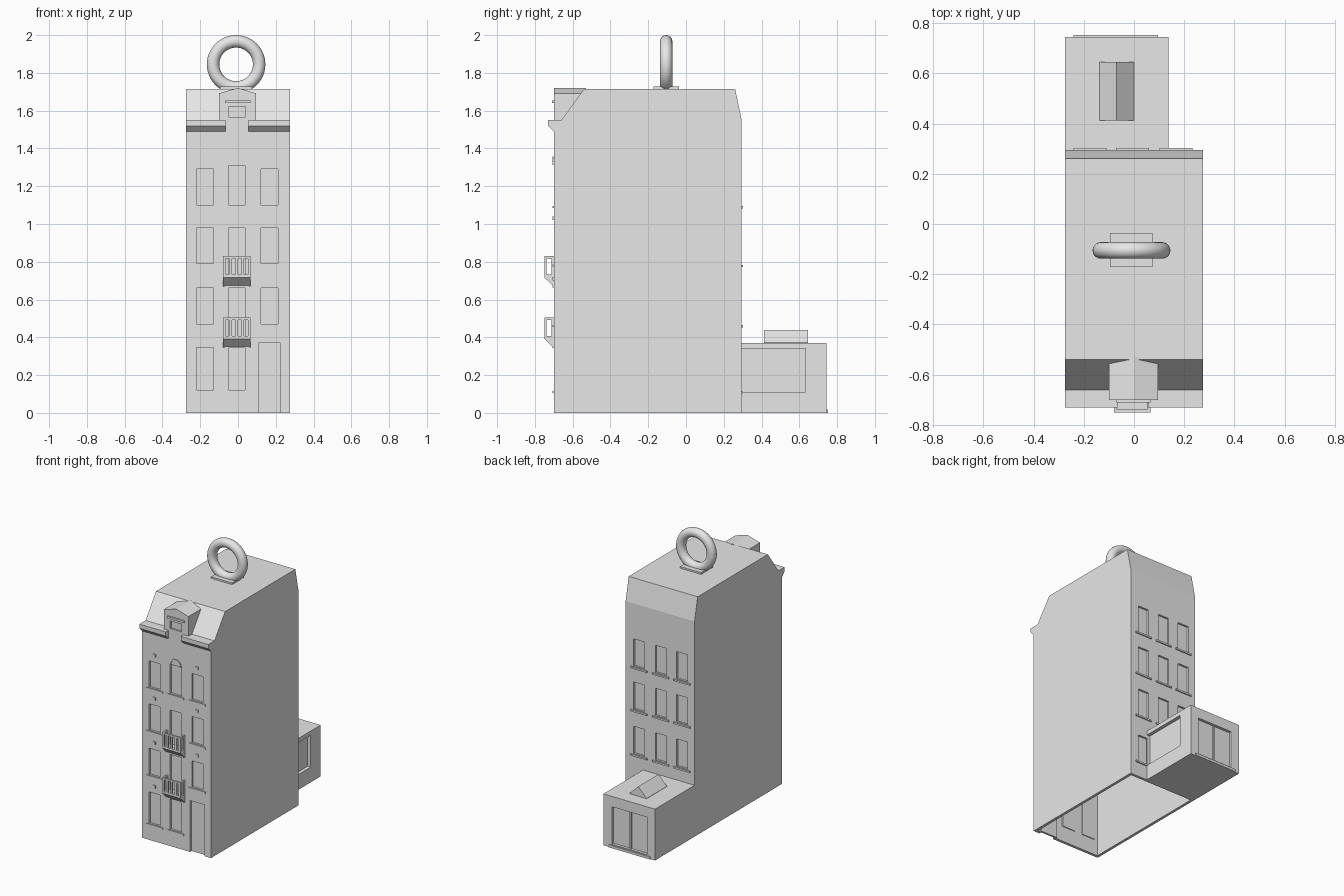
import bpy, bmesh, math

old = bpy.data.objects.get("Cube")
if old:
    bpy.data.objects.remove(old, do_unlink=True)

grey = bpy.data.materials.new("plain_grey")
grey.use_nodes = True
grey.diffuse_color = (0.8, 0.8, 0.8, 1)
grey.node_tree.nodes["Principled BSDF"].inputs["Base Color"].default_value = (0.8, 0.8, 0.8, 1)


def finish(name, bm):
    bmesh.ops.recalc_face_normals(bm, faces=bm.faces)
    mesh = bpy.data.meshes.new(name)
    bm.to_mesh(mesh)
    bm.free()
    mesh.materials.append(grey)
    obj = bpy.data.objects.new(name, mesh)
    bpy.context.scene.collection.objects.link(obj)
    return obj


def add_prism(bm, pts, axis, a, b):
    """Extrude a profile of (y, z) along X or (x, z) along Y."""
    def place(p, t):
        return (t, p[0], p[1]) if axis == "X" else (p[0], t, p[1])
    low = [bm.verts.new(place(p, a)) for p in pts]
    high = [bm.verts.new(place(p, b)) for p in pts]
    bm.faces.new(low)
    bm.faces.new(high[::-1])
    for i in range(len(pts)):
        j = (i + 1) % len(pts)
        bm.faces.new((low[i], low[j], high[j], high[i]))


def add_box(bm, x0, x1, y0, y1, z0, z1):
    add_prism(bm, [(x0, z0), (x1, z0), (x1, z1), (x0, z1)], "Y", y0, y1)


def prism(name, pts, axis, a, b):
    bm = bmesh.new()
    add_prism(bm, pts, axis, a, b)
    return finish(name, bm)


def boxes(name, items):
    bm = bmesh.new()
    for item in items:
        add_box(bm, *item)
    return finish(name, bm)


def cut(obj, cutter):
    cutter.hide_render = True
    mod = obj.modifiers.new("cut", "BOOLEAN")
    mod.operation = "DIFFERENCE"
    mod.solver = "EXACT"
    mod.object = cutter
    bpy.ops.object.select_all(action="DESELECT")
    bpy.context.view_layer.objects.active = obj
    obj.select_set(True)
    bpy.ops.object.modifier_apply(modifier=mod.name)
    bpy.data.objects.remove(cutter, do_unlink=True)


FRONT, BACK, HALF, WALL = -0.70, 0.295, 0.275, 0.02

# Hollow main block with sloped roof edges
body = prism("main_building", [(FRONT, 0), (BACK, 0), (BACK, 1.55), (0.26, 1.715),
             (-0.54, 1.715), (-0.66, 1.55), (FRONT, 1.55)], "X", -HALF, HALF)
hollow = prism("hollow_cutter", [(FRONT + WALL, -0.1), (BACK - WALL, -0.1), (BACK - WALL, 1.54),
               (0.24, 1.69), (-0.53, 1.69), (-0.64, 1.53), (FRONT + WALL, 1.53)],
               "X", -HALF + WALL, HALF - WALL)
cut(body, hollow)

# Window layout: (centre x, bottom, top)
columns = [-0.175, -0.006, 0.167]
rows = [0.12, 0.47, 0.79, 1.10]
front_windows, back_windows, keystones = [], [], []
for c in columns:
    middle = c == columns[1]
    for r in rows:
        low, high = r, r + (0.225 if r == rows[0] else 0.19)
        if middle and r in rows[1:3]:
            low -= 0.11
        if middle and r == rows[3]:
            high += 0.02
        if not (c == columns[2] and r == rows[0]):
            front_windows.append((c, low, high))
        if not middle and not (c == columns[2] and r == rows[0]):
            keystones.append((c - 0.01, c + 0.01, FRONT - 0.007, FRONT + 0.005,
                              high + 0.04, high + 0.06))
        if r != rows[0] or c == columns[2]:
            back_windows.append((c, r, r + 0.195))

W = 0.044
door = (0.108, 0.225, -0.05, 0.37)
openings = [(c - W, c + W, FRONT - 0.05, FRONT + 0.04, a, b) for c, a, b in front_windows]
openings += [(c - W, c + W, BACK - 0.04, BACK + 0.05, a, b) for c, a, b in back_windows]
openings.append((door[0], door[1], FRONT - 0.05, FRONT + 0.04, door[2], door[3]))
cut(body, boxes("opening_cutter", openings))

# Panes set behind the openings
P = W + 0.008
boxes("front_panes", [(c - P, c + P, FRONT + 0.014, FRONT + 0.026, a - 0.008, b + 0.008)
                      for c, a, b in front_windows])
boxes("back_panes", [(c - P, c + P, BACK - 0.026, BACK - 0.014, a - 0.008, b + 0.008)
                     for c, a, b in back_windows])
boxes("front_door", [(door[0] - 0.008, door[1] + 0.008, FRONT + 0.018, FRONT + 0.032,
                      0, door[3] + 0.008)])

# Sills and keystones
S = 0.066
boxes("front_sills", [(c - S, c + S, FRONT - 0.006, FRONT + 0.012, a - 0.016, a - 0.004)
                      for c, a, b in front_windows])
boxes("back_sills", [(c - S, c + S, BACK - 0.012, BACK + 0.008, a - 0.018, a - 0.006)
                     for c, a, b in back_windows])
boxes("keystones", keystones)

# Arched moulding over the top middle window
arc = [math.pi * i / 12 for i in range(13)]
ring = [(columns[1] + 0.045 * math.cos(t), 1.312 + 0.045 * math.sin(t)) for t in arc]
ring += [(columns[1] + 0.037 * math.cos(t), 1.312 + 0.037 * math.sin(t)) for t in reversed(arc)]
prism("window_arch", ring, "Y", FRONT - 0.007, FRONT + 0.005)

# Cornice in two lengths
for side, a, b in (("right", -HALF, -0.065), ("left", 0.055, HALF)):
    prism("cornice_" + side, [(-0.69, 1.49), (-0.70, 1.49), (-0.73, 1.52), (-0.73, 1.55),
                              (-0.66, 1.55)], "X", a, b)

# Gabled dormer
dormer = prism("dormer", [(-0.1, 1.545), (0.095, 1.545), (0.095, 1.692), (0, 1.72), (-0.1, 1.692)],
               "Y", FRONT, -0.53)
cut(dormer, boxes("dormer_cutter", [(-0.05, 0.04, -0.75, -0.687, 1.567, 1.622)]))
boxes("dormer_lintel", [(-0.07, 0.065, -0.71, -0.695, 1.64, 1.655)])

# Balconies: bracket, rails and bars
for label, z in (("upper", 0.67), ("lower", 0.345)):
    x0, x1, y0 = -0.08, 0.066, -0.75
    prism(label + "_balcony_slab", [(-0.69, z), (-0.70, z), (y0, z + 0.047), (y0, z + 0.062),
                                    (-0.69, z + 0.062)], "X", x0, x1)
    parts = [(x0, x1, y0, y0 + 0.012, z + 0.148, z + 0.16)]
    for i in range(5):
        x = x0 + i * 0.033
        parts.append((x, x + 0.014, y0, y0 + 0.012, z + 0.06, z + 0.15))
    for x in (x0, x1 - 0.012):
        parts.append((x, x + 0.012, y0 + 0.012, -0.69, z + 0.148, z + 0.16))
        parts.append((x, x + 0.012, -0.712, -0.69, z + 0.06, z + 0.15))
    boxes(label + "_balcony_railing", parts)

# Rear extension with side window and double doors
annex = boxes("rear_extension", [(-HALF, 0.137, BACK - 0.005, 0.745, 0, 0.37)])
cut(annex, boxes("annex_cutter", [(0.112, 0.2, BACK, 0.632, 0.11, 0.34),
                                  (-0.21, 0.07, 0.725, 0.8, 0.025, 0.295)]))
boxes("extension_door_mullion", [(-0.076, -0.064, 0.72, 0.735, 0.025, 0.295)])
boxes("extension_door_sill", [(-0.24, 0.095, 0.74, 0.752, 0, 0.018)])
prism("skylight", [(-0.138, 0.365), (0, 0.365), (0, 0.372), (-0.07, 0.44), (-0.138, 0.372)],
      "Y", 0.413, 0.645)

# Hanging ring and its base plate
boxes("ring_plate", [(-0.095, 0.073, -0.172, -0.036, 1.71, 1.727)])
bpy.ops.mesh.primitive_torus_add(major_segments=48, minor_segments=20, major_radius=0.122,
                                 minor_radius=0.033, location=(-0.01, -0.105, 1.845),
                                 rotation=(math.pi / 2, 0, 0))
loop = bpy.context.object
loop.name = "hanging_ring"
loop.data.materials.append(grey)
bpy.ops.object.shade_smooth()
